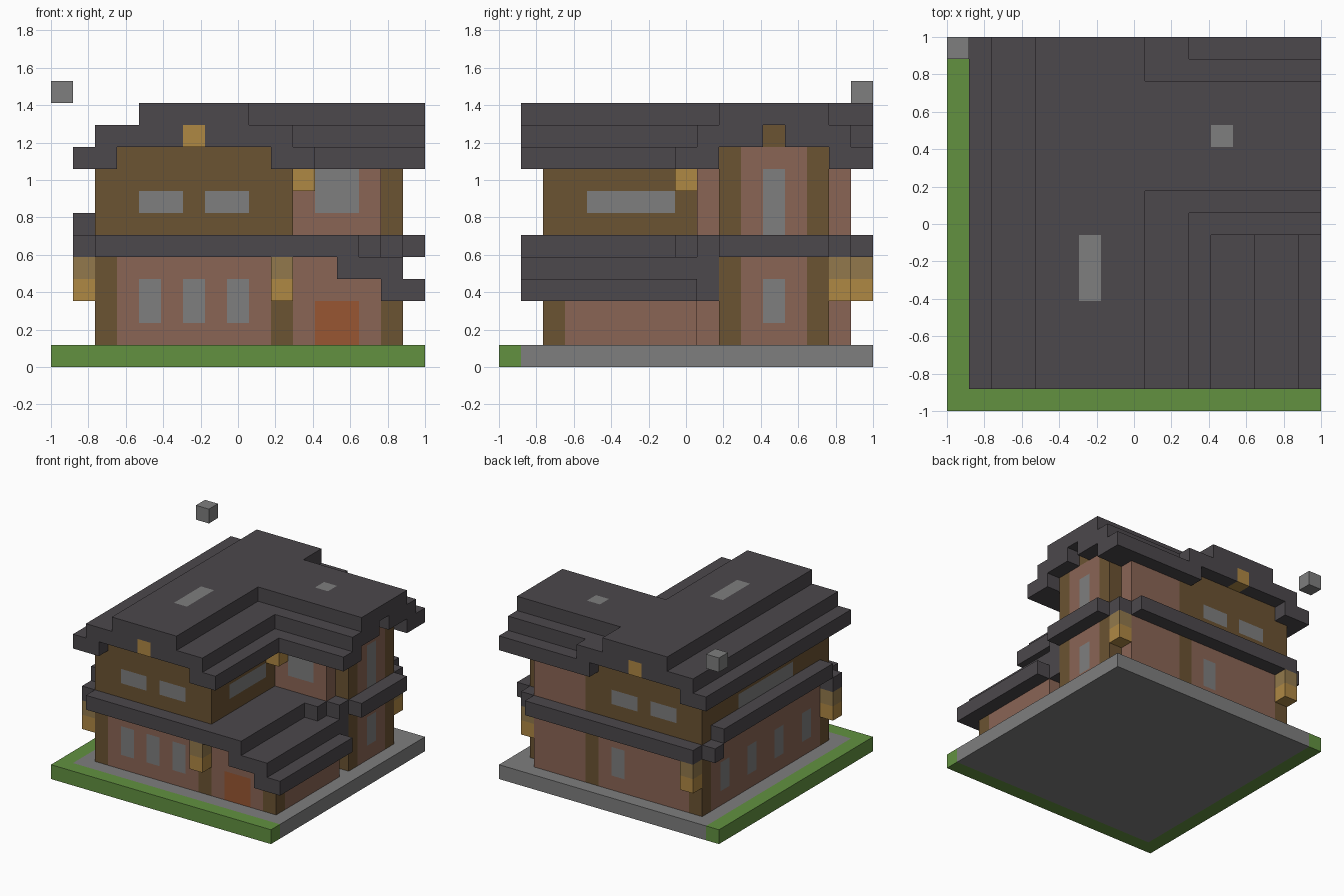
import bpy, bmesh
from mathutils import Vector

if "Cube" in bpy.data.objects:
    bpy.data.objects.remove(bpy.data.objects["Cube"])

N = 17                # blocks along the longest side
U = 2 / N             # size of one block


def material(name, rgb):
    lin = [((c / 255 + 0.055) / 1.055) ** 2.4 for c in rgb] + [1]
    m = bpy.data.materials.new(name)
    m.use_nodes = True
    m.diffuse_color = lin
    bsdf = m.node_tree.nodes["Principled BSDF"]
    bsdf.inputs["Base Color"].default_value = lin
    bsdf.inputs["Roughness"].default_value = 0.9
    return m


grass = material("grass green", (98, 145, 64))
stone = material("stone grey", (126, 126, 126))
slate = material("dark slate", (76, 72, 76))
plaster = material("dusty pink", (138, 101, 85))
timber = material("timber brown", (107, 83, 50))
glow = material("lantern gold", (175, 136, 68))
tan = material("lantern tan", (146, 121, 76))
rust = material("door rust", (152, 86, 50))

grid, parts = {}, {}


def fill(part, mat, x, y, z):
    """Claim a box of blocks for a part; later parts replace earlier ones."""
    parts[part] = mat
    for i in range(*x):
        for j in range(*y):
            for k in range(*z):
                grid[i, j, k] = part


def block(part, mat, x, y, z):
    fill(part, mat, (x, x + 1), (y, y + 1), z)


# Ground: lawn strip on two sides, paving under the house
fill("lawn", grass, (0, N), (0, N), (0, 1))
fill("paving", stone, (1, N), (1, N), (0, 1))

# Stepped upper roofs: long ridge along y, wing ridge along x
for a, b in ((1, 3), (10, 12)):
    fill("main_roof", slate, (a, b), (1, N), (9, 10))
fill("main_roof", slate, (2, 11), (1, N), (10, 11))
fill("main_roof", slate, (4, 9), (1, N), (11, 12))
for a, b in ((8, 10), (15, N)):
    fill("wing_roof", slate, (10, N), (a, b), (9, 10))
fill("wing_roof", slate, (10, N), (9, 16), (10, 11))
fill("wing_roof", slate, (8, N), (10, 15), (11, 12))

# Eaves between the storeys, following the outline of the walls
fill("eaves", slate, (2, 15), (8, N), (5, 6))
fill("eaves", slate, (2, 14), (1, 9), (5, 6))
fill("eaves", slate, (15, 16), (9, 16), (5, 6))
fill("eaves", slate, (16, N), (10, 15), (5, 6))
for y in (2, 15):
    block("eaves", slate, 1, y, (5, 6))
fill("raised_eave", slate, (1, 2), (3, 15), (6, 7))

# Porch: walls under a roof that steps down to the side
fill("porch_wall", plaster, (11, 16), (2, 9), (1, 3))
fill("porch_wall", plaster, (11, 15), (2, 9), (3, 4))
fill("porch_wall", plaster, (11, 13), (2, 9), (4, 5))
fill("porch_roof", slate, (13, 16), (1, 9), (4, 5))
fill("porch_roof", slate, (15, N), (1, 9), (3, 4))
block("porch_roof", slate, 15, 9, (3, 5))

# Ground floor walls
fill("lower_wall", plaster, (2, 11), (2, 16), (1, 6))
fill("lower_wall", plaster, (11, 15), (9, 16), (1, 6))
fill("lower_wall", plaster, (15, 16), (10, 15), (1, 6))

# Upper floor: timber main block, plastered wing
fill("wing_wall", plaster, (11, 15), (9, 16), (6, 9))
fill("wing_wall", plaster, (11, 16), (10, 15), (6, 10))
fill("upper_wall", timber, (2, 11), (2, 16), (6, 9))
fill("upper_wall", timber, (3, 10), (2, 16), (9, 10))

# Corner posts
for x in (2, 10):
    for y in (2, 15):
        block("posts", timber, x, y, (1, 6))
block("posts", timber, 15, 2, (1, 3))
for y in (10, 14):
    block("posts", timber, 15, y, (1, 10))

# Windows, repeated on front and back where they match
for x in (4, 6, 8):
    block("lower_windows", stone, x, 2, (2, 4))
block("lower_windows", stone, 8, 15, (2, 4))
for y in (4, 7, 10, 13):
    block("lower_windows", stone, 2, y, (2, 4))
block("lower_windows", stone, 15, 12, (2, 4))
for y in (2, 15):
    for x in (4, 7):
        fill("upper_windows", stone, (x, x + 2), (y, y + 1), (7, 8))
fill("upper_windows", stone, (10, 11), (4, 8), (7, 8))
fill("upper_windows", stone, (2, 3), (6, 12), (7, 8))
fill("upper_windows", stone, (12, 14), (9, 10), (7, 9))
block("upper_windows", stone, 15, 12, (6, 9))
fill("skylights", stone, (6, 7), (5, 8), (11, 12))
block("skylights", stone, 12, 12, (11, 12))

# Front door
fill("door", rust, (12, 14), (2, 3), (1, 3))

# Hanging lanterns, gable lamps and the timber gable opening
for x, y in ((1, 2), (10, 1), (2, 16), (15, 15)):
    block("lantern_tops", tan, x, y, (4, 5))
    block("lanterns", glow, x, y, (3, 4))
block("lanterns", glow, 11, 8, (8, 9))
for y in (1, 16):
    block("gable_lamps", glow, 6, y, (10, 11))
block("gable_beam", timber, 15, 12, (10, 11))
del grid[16, 12, 10]

# Loose block hovering above the back corner
block("floating_block", stone, 0, 16, (12, 13))


def build(part, mat):
    """Make the exposed faces of a part and merge the flat ones."""
    bm = bmesh.new()
    for cell in [c for c, p in grid.items() if p == part]:
        centre = Vector(cell) + Vector((0.5, 0.5, 0.5))
        for axis in range(3):
            for sign in (-1, 1):
                near = list(cell)
                near[axis] += sign
                if tuple(near) in grid:
                    continue
                n, u, v = Vector(), Vector(), Vector()
                n[axis] = sign / 2
                u[(axis + 1) % 3] = 0.5
                v[(axis + 2) % 3] = sign / 2
                ring = (-u - v, u - v, u + v, v - u)
                pts = [(centre + n + r) * U - Vector((1, 1, 0)) for r in ring]
                bm.faces.new([bm.verts.new(p) for p in pts])
    bmesh.ops.remove_doubles(bm, verts=bm.verts, dist=U / 100)
    bmesh.ops.dissolve_limit(bm, angle_limit=0.02, verts=bm.verts, edges=bm.edges)
    mesh = bpy.data.meshes.new(part)
    bm.to_mesh(mesh)
    bm.free()
    mesh.materials.append(mat)
    bpy.context.collection.objects.link(bpy.data.objects.new(part, mesh))


for part, mat in parts.items():
    build(part, mat)
